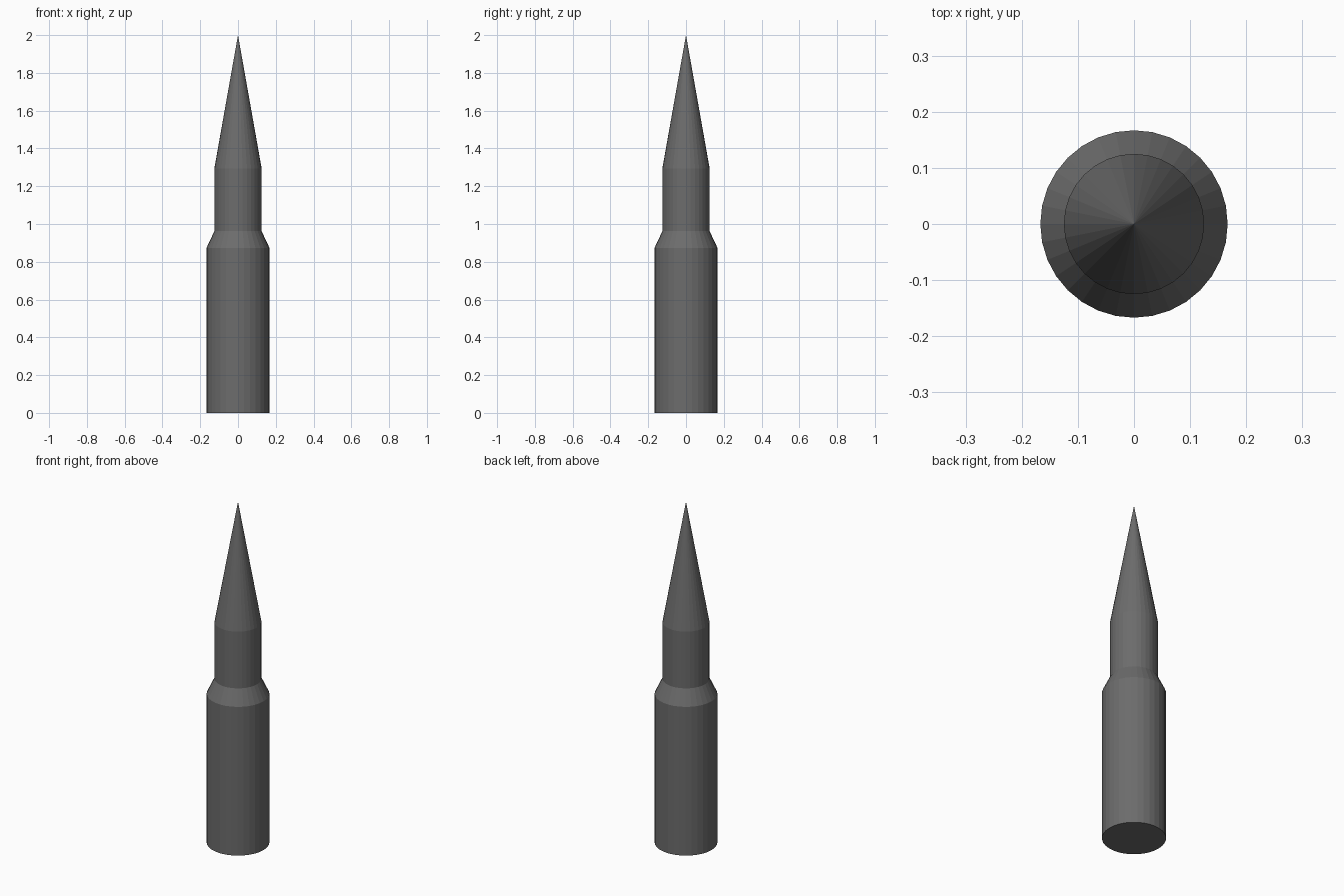
import bpy, bmesh, math

if "Cube" in bpy.data.objects:
    bpy.data.objects.remove(bpy.data.objects["Cube"])

SIDES = 32

dark = bpy.data.materials.new("dark_grey")
dark.diffuse_color = (0.15, 0.15, 0.15, 1)
dark.use_nodes = True
dark.node_tree.nodes["Principled BSDF"].inputs["Base Color"].default_value = dark.diffuse_color


def lathe(name, profile, cap_bottom=False):
    """Revolve (radius, z) points around z; a zero radius becomes a point."""
    bm = bmesh.new()
    rings = []
    for r, z in profile:
        n = SIDES if r > 0 else 1
        rings.append([bm.verts.new((r * math.cos(2 * math.pi * i / SIDES),
                                    r * math.sin(2 * math.pi * i / SIDES), z))
                      for i in range(n)])
    for low, high in zip(rings, rings[1:]):
        for i in range(SIDES):
            j = (i + 1) % SIDES
            if len(high) == 1:
                bm.faces.new((low[i], low[j], high[0]))
            else:
                bm.faces.new((low[i], low[j], high[j], high[i]))
    if cap_bottom:
        bm.faces.new(rings[0][::-1])
    mesh = bpy.data.meshes.new(name)
    bm.to_mesh(mesh)
    bm.free()
    mesh.materials.append(dark)
    obj = bpy.data.objects.new(name, mesh)
    bpy.context.collection.objects.link(obj)
    return obj


# Casing: straight body, sloped shoulder, narrow neck
lathe("casing", [(0.167, 0), (0.167, 0.873), (0.125, 0.962), (0.125, 1.295)],
      cap_bottom=True)

# Pointed tip
lathe("tip", [(0.125, 1.295), (0, 2.0)])
